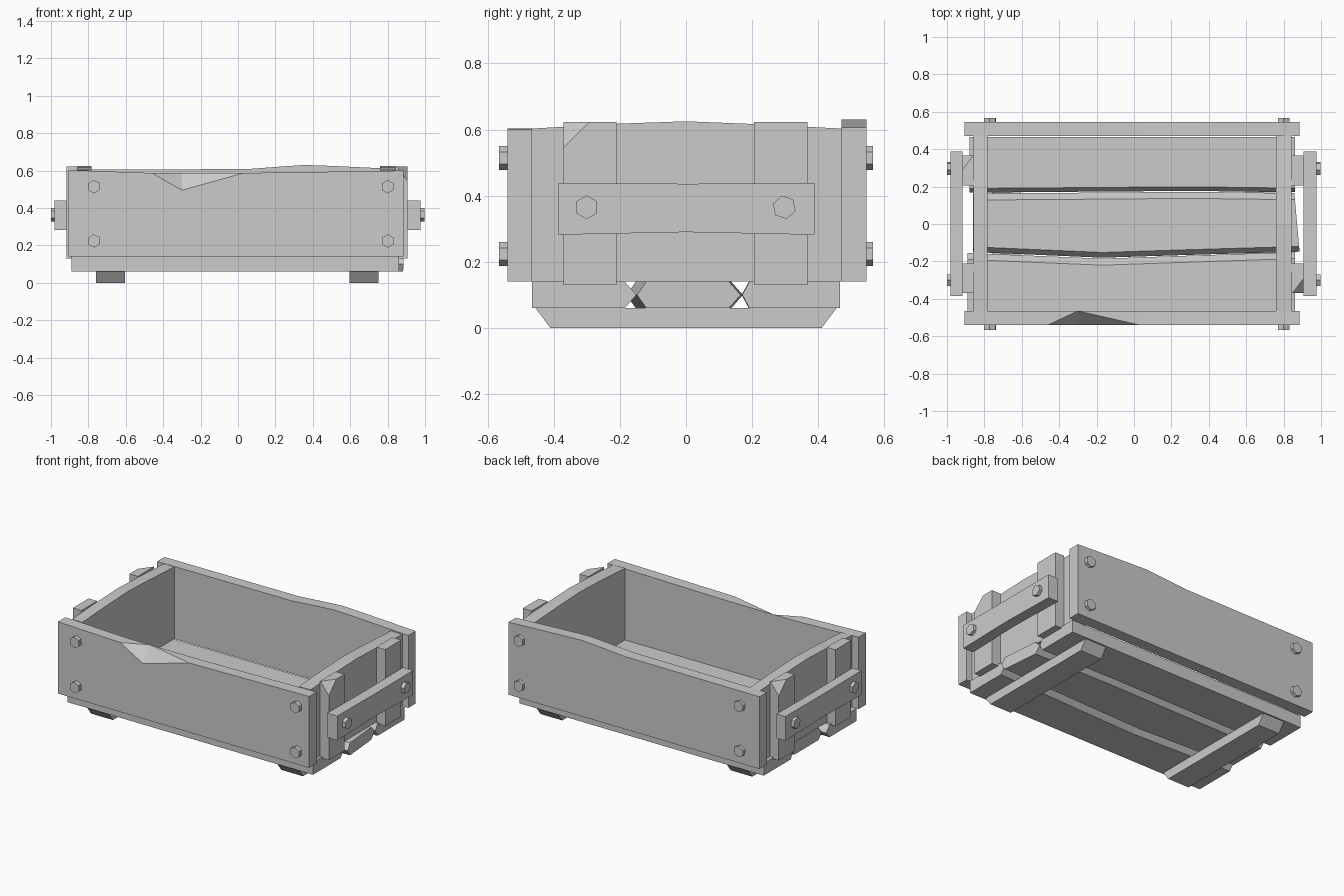
import bpy, bmesh
from math import cos, sin, pi

cube = bpy.data.objects.get("Cube")
if cube:
    bpy.data.objects.remove(cube, do_unlink=True)

grey = bpy.data.materials.new("plain_grey")
grey.use_nodes = True
COLOUR = (0.6, 0.6, 0.6, 1)
grey.diffuse_color = COLOUR
grey.node_tree.nodes["Principled BSDF"].inputs["Base Color"].default_value = COLOUR


def loft(name, rings, splits=()):
    """Skin matching rings of points and cap both ends; splits adds chosen diagonals."""
    bm = bmesh.new()
    rows = [[bm.verts.new(p) for p in ring] for ring in rings]
    n = len(rows[0])
    for a, b in zip(rows, rows[1:]):
        for i in range(n):
            j = (i + 1) % n
            bm.faces.new((a[i], a[j], b[j], b[i]))
    bm.faces.new(rows[0])
    bm.faces.new(rows[-1])
    for (r0, i0), (r1, i1) in splits:
        bmesh.ops.connect_verts(bm, verts=[rows[r0][i0], rows[r1][i1]])
    bmesh.ops.recalc_face_normals(bm, faces=bm.faces[:])
    mesh = bpy.data.meshes.new(name)
    bm.to_mesh(mesh)
    bm.free()
    mesh.materials.append(grey)
    obj = bpy.data.objects.new(name, mesh)
    bpy.context.scene.collection.objects.link(obj)
    return obj


def long_panel(name, y0, y1, stations, splits=()):
    """Board along x; each station is x, inner top, outer top."""
    loft(name, [[(x, y0, 0.14), (x, y1, 0.14), (x, y1, zi), (x, y0, zo)]
                for x, zi, zo in stations], splits)


def cross_board(name, x0, x1, stations):
    """Board along y; each station is y, bottom, top."""
    loft(name, [[(x0, y, lo), (x1, y, lo), (x1, y, hi), (x0, y, hi)]
                for y, lo, hi in stations])


def bolt(name, axis, base, tip, u, z, turn=0.0):
    """Hexagonal bolt head pointing along x or y."""
    rings = []
    for d in (base, tip):
        ring = []
        for k in range(6):
            a = pi / 2 + turn + k * pi / 3
            p, q = u + 0.036 * cos(a), z + 0.036 * sin(a)
            ring.append((d, p, q) if axis == "x" else (p, d, q))
        rings.append(ring)
    loft(name, rings)


# Long side panels: the front has a chip out of its top edge, the back a hump
long_panel("front_panel", -0.54, -0.465,
           [(-0.905, 0.603, 0.603), (-0.46, 0.587, 0.587), (-0.3, 0.587, 0.495),
            (0.03, 0.587, 0.587), (0.885, 0.6, 0.6)],
           splits=[((1, 3), (2, 2)), ((3, 3), (2, 2))])
long_panel("back_panel", 0.47, 0.545,
           [(x, z, z) for x, z in ((-0.905, 0.605), (0.05, 0.608), (0.25, 0.623),
                                   (0.36, 0.63), (0.5, 0.625), (0.885, 0.607))])

# End panels with a gently arched top
arch = [(-0.465, 0.14, 0.603), (-0.2, 0.14, 0.618), (0, 0.14, 0.625),
        (0.2, 0.14, 0.617), (0.47, 0.14, 0.603)]
cross_board("left_end_panel", 0.76, 0.843, arch)
cross_board("right_end_panel", -0.857, -0.783, arch)


# Floor planks with V grooves between them
def plank(name, stations, bevel_lo, bevel_hi):
    rings = []
    for x, lo, hi, skew in stations:
        section = [(lo + bevel_lo, 0.06), (hi - bevel_hi, 0.06), (hi, 0.1),
                   (hi - bevel_hi, 0.14), (lo + bevel_lo, 0.14), (lo, 0.1)]
        rings.append([(x + skew * y, y, z) for y, z in section])
    loft(name, rings)


plank("front_floor_plank", [(-0.89, -0.465, -0.155, 0), (-0.17, -0.465, -0.185, 0),
                            (0.86, -0.465, -0.15, 0)], 0, 0.035)
plank("middle_floor_plank", [(-0.86, -0.15, 0.163, 0), (-0.17, -0.18, 0.168, 0),
                             (0.3, -0.165, 0.172, 0), (0.872, -0.148, 0.165, -0.09)],
      0.028, 0.035)
plank("back_floor_plank", [(-0.88, 0.168, 0.465, 0), (0.3, 0.177, 0.465, 0),
                           (0.86, 0.17, 0.465, 0)], 0.022, 0)

# Runners under the floor with slanted ends
for side, x0, x1 in (("left", 0.595, 0.75), ("right", -0.76, -0.605)):
    loft(side + "_runner", [[(x, -0.41, 0), (x, 0.41, 0), (x, 0.455, 0.06),
                             (x, -0.455, 0.06)] for x in (x0, x1)])


# Upright cleats on the ends; one on each end has a cut corner
def cleat(name, inner, outer, y0, y1, cut):
    obj = loft(name, [[(x, y0, 0.13), (x, y1, 0.13), (x, y1, 0.623), (x, y0, 0.623)]
                      for x in (inner, outer)])
    if not cut:
        return
    sx = 1 if outer > 0 else -1
    y_cut = y0 if sx > 0 else y1
    bm = bmesh.new()
    bm.from_mesh(obj.data)
    point = (outer, y_cut, 0.545)
    normal = (sx / 0.06, -sx / 0.08, 1 / 0.08)
    cut_geom = bmesh.ops.bisect_plane(bm, geom=bm.verts[:] + bm.edges[:] + bm.faces[:],
                                      plane_co=point, plane_no=normal, clear_outer=True)
    edges = [e for e in cut_geom["geom_cut"] if isinstance(e, bmesh.types.BMEdge)]
    bmesh.ops.holes_fill(bm, edges=edges)
    bmesh.ops.recalc_face_normals(bm, faces=bm.faces[:])
    bm.to_mesh(obj.data)
    bm.free()


for side, inner, outer in (("left", 0.843, 0.906), ("right", -0.857, -0.918)):
    cleat(side + "_front_cleat", inner, outer, -0.37, -0.21, side == "left")
    cleat(side + "_back_cleat", inner, outer, 0.205, 0.367, side == "right")

# Handle bars across the cleats, slightly bowed, with their bolts
bow = [(-0.385, 0.282, 0.439), (0, 0.29, 0.436), (0.388, 0.282, 0.438)]
for side, inner, outer, tip in (("left", 0.906, 0.977, 0.998),
                                ("right", -0.918, -0.98, -1.0)):
    cross_board(side + "_handle_bar", inner, outer, bow)
    bolt(side + "_front_handle_bolt", "x", outer, tip, -0.3, 0.365)
    bolt(side + "_back_handle_bolt", "x", outer, tip, 0.297, 0.365, 0.2)

# Bolts at the corners of the long panels
for face, base, tip in (("front", -0.54, -0.566), ("back", 0.545, 0.566)):
    for side, x in (("left", 0.8), ("right", -0.77)):
        for level, z in (("lower", 0.224), ("upper", 0.514)):
            bolt(f"{face}_{side}_{level}_bolt", "y", base, tip, x, z,
                 0.1 if side == "right" else 0)
